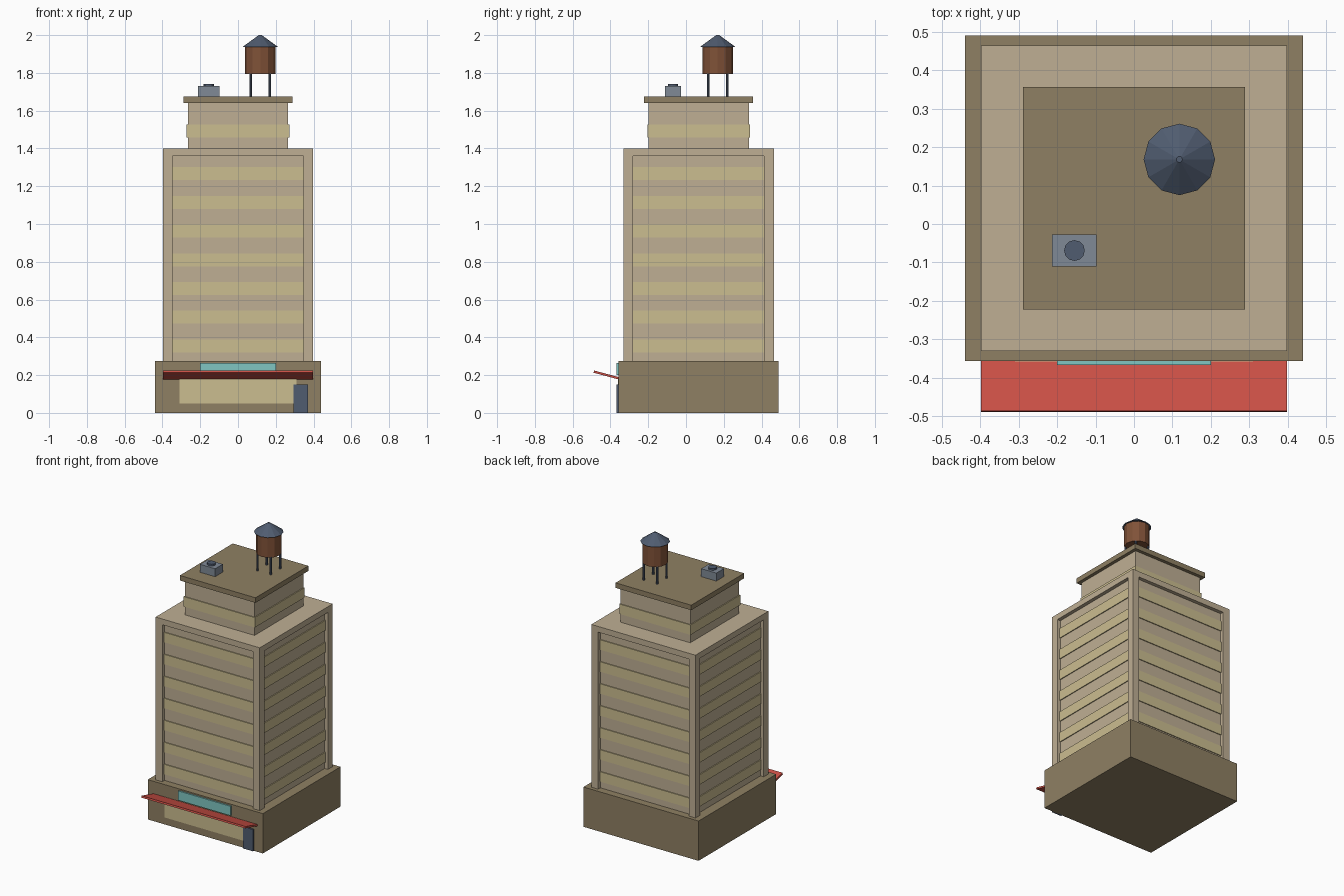
import bpy
import math

cube = bpy.data.objects.get("Cube")
if cube:
    bpy.data.objects.remove(cube, do_unlink=True)


def material(name, hex_colour):
    """Flat material from an sRGB hex colour, stored as linear values."""
    def linear(c):
        return c / 12.92 if c <= 0.04045 else ((c + 0.055) / 1.055) ** 2.4
    rgb = [linear(int(hex_colour[i:i + 2], 16) / 255) for i in (0, 2, 4)]
    mat = bpy.data.materials.new(name)
    mat.use_nodes = True
    mat.diffuse_color = (*rgb, 1)
    mat.node_tree.nodes["Principled BSDF"].inputs["Base Color"].default_value = (*rgb, 1)
    return mat


stone = material("pale stone", "BFAF94")
trim = material("brown stone", "8F8063")
glass = material("warm window", "CBBD90")
red = material("awning red", "CC5046")
teal = material("sign teal", "80C6C2")
slate = material("slate", "505C70")
metal = material("grey metal", "808A96")
wood = material("tank wood", "805238")


def finish(name, mat):
    obj = bpy.context.object
    obj.name = name
    obj.data.materials.append(mat)
    return obj


def box(name, mat, x, y, z):
    """Box from (min, max) ranges on each axis."""
    bpy.ops.mesh.primitive_cube_add(size=1, location=[sum(r) / 2 for r in (x, y, z)])
    obj = bpy.context.object
    obj.scale = [r[1] - r[0] for r in (x, y, z)]
    bpy.ops.object.transform_apply(location=False, rotation=False, scale=True)
    return finish(name, mat)


CY = 0.067  # depth centre of the building


def block(name, mat, half, z):
    """Square storey centred on the building axis."""
    return box(name, mat, (-half, half), (CY - half, CY + half), z)


def cone(name, mat, r1, r2, x, y, z, sides=12):
    bpy.ops.mesh.primitive_cone_add(vertices=sides, radius1=r1, radius2=r2,
                                    depth=z[1] - z[0], location=(x, y, sum(z) / 2))
    return finish(name, mat)


# Ground floor
FRONT = -0.357
box("base", trim, (-0.44, 0.44), (FRONT, 0.491), (0, 0.275))
box("shop_window", glass, (-0.31, 0.31), (FRONT - 0.004, FRONT + 0.01), (0.05, 0.19))
box("door", slate, (0.295, 0.371), (FRONT - 0.01, FRONT + 0.01), (0, 0.15))
box("sign", teal, (-0.2, 0.2), (FRONT - 0.01, FRONT + 0.01), (0.2, 0.265))
awning = box("awning", red, (-0.398, 0.398), (-0.49, -0.355), (0.195, 0.207))
awning.rotation_euler.x = -math.radians(15)

# Tower: recessed core, corner piers and top cap
block("tower_core", stone, 0.373, (0.275, 1.38))
block("tower_cap", stone, 0.398, (1.36, 1.4))
for sx in (-1, 1):
    for sy in (-1, 1):
        x = sorted((sx * 0.347, sx * 0.398))
        y = sorted((CY + sy * 0.347, CY + sy * 0.398))
        box("corner_pier", stone, x, y, (0.275, 1.36))

# Window bands on every floor
for floor in range(7):
    z = 0.32 + floor * 0.152
    block("window_band", glass, 0.379, (z, z + 0.069))

# Upper setback storey and roof slab
block("upper_storey", stone, 0.266, (1.4, 1.65))
block("upper_window_band", glass, 0.272, (1.458, 1.527))
block("roof_slab", trim, 0.289, (1.64, 1.675))

# Roof fan unit
box("fan_unit", metal, (-0.213, -0.097), (-0.111, -0.027), (1.675, 1.73))
cone("fan", slate, 0.027, 0.027, -0.155, -0.069, (1.73, 1.742))

# Water tower
TX, TY = 0.118, 0.168
for sx in (-1, 1):
    for sy in (-1, 1):
        cone("tank_leg", slate, 0.007, 0.007, TX + sx * 0.051, TY + sy * 0.051, (1.675, 1.8), 8)
cone("tank", wood, 0.081, 0.081, TX, TY, (1.795, 1.938))
cone("tank_roof", slate, 0.093, 0.008, TX, TY, (1.938, 2.0))
